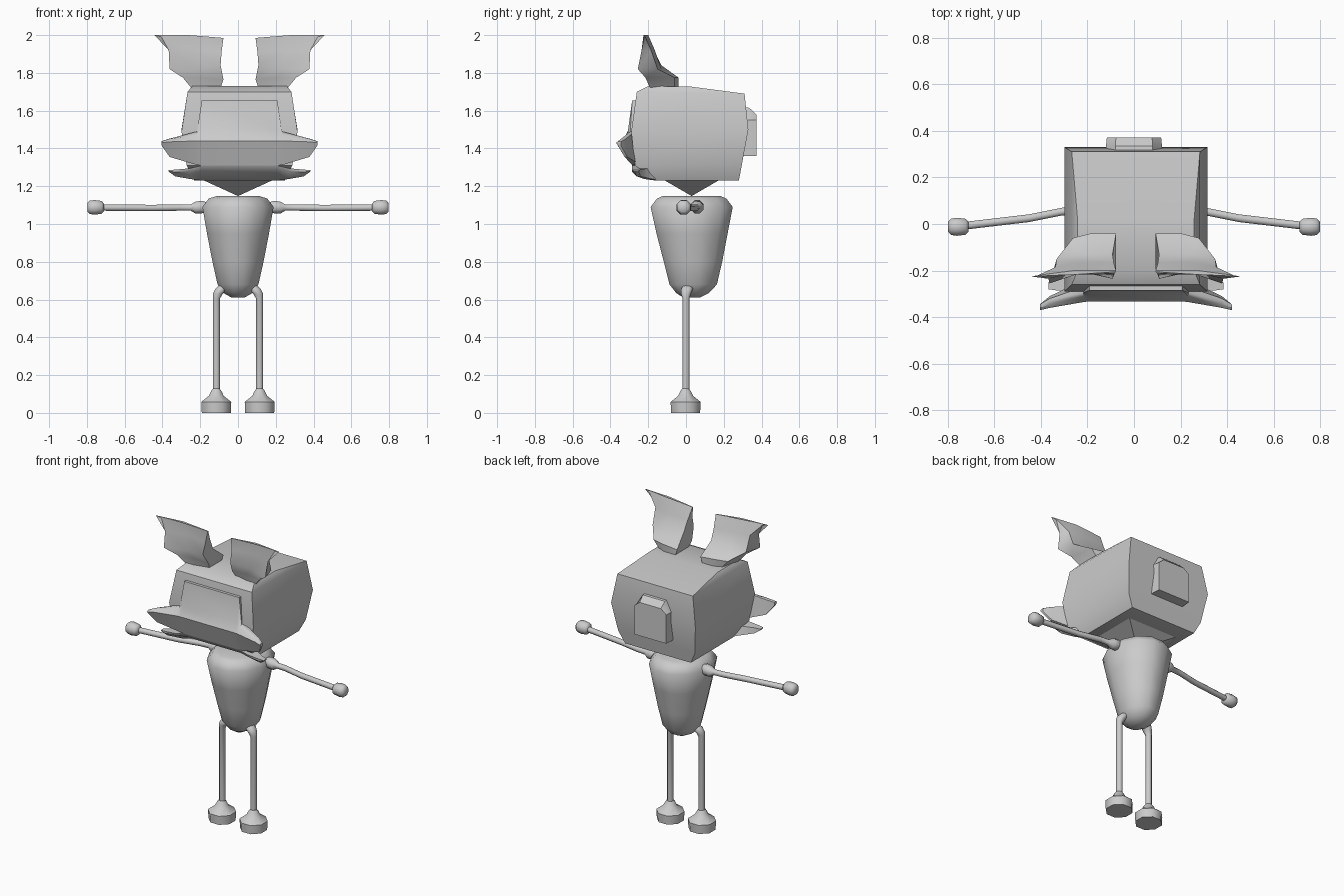
import bpy, bmesh, math

grey = bpy.data.materials.new("plain_grey")
grey.diffuse_color = (0.6, 0.6, 0.6, 1)
HX = 0.008   # the head sits slightly off the centre line


def loft(name, rings, angle=40):
    """Skin closed rings of equal length into a capped solid."""
    bm = bmesh.new()
    vs = [[bm.verts.new(p) for p in r] for r in rings]
    n = len(rings[0])
    for a, b in zip(vs, vs[1:]):
        for i in range(n):
            j = (i + 1) % n
            bm.faces.new((a[i], a[j], b[j], b[i]))
    bm.faces.new(vs[0][::-1])
    bm.faces.new(vs[-1])
    bmesh.ops.remove_doubles(bm, verts=bm.verts, dist=0.0005)
    bmesh.ops.recalc_face_normals(bm, faces=bm.faces)
    me = bpy.data.meshes.new(name)
    bm.to_mesh(me)
    bm.free()
    ob = bpy.data.objects.new(name, me)
    bpy.context.collection.objects.link(ob)
    me.materials.append(grey)
    bpy.ops.object.select_all(action='DESELECT')
    ob.select_set(True)
    bpy.context.view_layer.objects.active = ob
    bpy.ops.object.shade_smooth_by_angle(angle=math.radians(angle))
    return ob


def oval(c, ra, rb, axis='Z', n=8):
    out = []
    for i in range(n):
        t = 2 * math.pi * (i + 0.5) / n
        u, v = ra * math.cos(t), rb * math.sin(t)
        out.append((c[0] + u, c[1] + v, c[2]) if axis == 'Z' else (c[0], c[1] + u, c[2] + v))
    return out


def box_ring(x, y0, y1, z0, z1):
    """Rectangular ring with a middle point on each long side; z0 front, z1 back."""
    return [(HX - x, y0, z0), (HX, y0, z0), (HX + x, y0, z0),
            (HX + x, y1, z1), (HX, y1, z1), (HX - x, y1, z1)]


# head: tapered box bulging at mid height
loft("head", [box_ring(*r) for r in (
    (0.24, -0.16, 0.28, 1.23, 1.23), (0.28, -0.27, 0.295, 1.31, 1.31),
    (0.307, -0.29, 0.33, 1.49, 1.50), (0.275, -0.26, 0.31, 1.70, 1.69),
    (0.25, -0.20, 0.02, 1.73, 1.728))], 45)

# plate on the back of the head
loft("back_plate", [[(x * k, y, z) for x, z in
     ((-0.12, 1.36), (0.12, 1.36), (0.12, 1.55), (0.08, z1), (-0.08, z1), (-0.12, 1.55))]
     for y, k, z1 in ((0.28, 1, 1.62), (0.335, 1, 1.615), (0.372, 0.97, 1.58))], 30)

# chin: inverted pyramid under the head
loft("chin", [[(-0.19, -0.12, 1.235), (0.19, -0.12, 1.235), (0.19, 0.18, 1.235), (-0.19, 0.18, 1.235)],
              [(0, 0.03, 1.148)] * 4], 30)


def across(name, halves):
    """Mirror (x, [(y, z)...]) sections about the head centre and loft them along x."""
    secs = [(-x, p) for x, p in reversed(halves)] + halves
    loft(name, [[(HX + x * (p[0][1] and 1), y, z) for y, z in p] for x, p in secs], 35)


# muzzle: face panel flaring into two swept side tips
across("muzzle", [
    (0.20, [(-0.26, 1.655), (-0.285, 1.655), (-0.305, 1.50), (-0.332, 1.44), (-0.285, 1.31), (-0.24, 1.31)]),
    (0.225, [(-0.27, 1.49), (-0.295, 1.49), (-0.31, 1.475), (-0.335, 1.44), (-0.285, 1.312), (-0.24, 1.312)]),
    (0.37, [(-0.32, 1.45), (-0.33, 1.452), (-0.345, 1.45), (-0.36, 1.435), (-0.325, 1.355), (-0.31, 1.355)]),
    (0.412, [(-0.345, 1.435), (-0.35, 1.438), (-0.36, 1.437), (-0.37, 1.43), (-0.36, 1.415), (-0.345, 1.415)])])

# jaw: thin lower lip with pointed corners
across("jaw", [
    (0.20, [(-0.16, 1.31), (-0.285, 1.31), (-0.27, 1.285), (-0.16, 1.23), (-0.10, 1.23)]),
    (0.26, [(-0.20, 1.295), (-0.285, 1.295), (-0.28, 1.28), (-0.22, 1.238), (-0.18, 1.238)]),
    (0.34, [(-0.24, 1.288), (-0.285, 1.288), (-0.285, 1.275), (-0.26, 1.252), (-0.24, 1.252)]),
    (0.375, [(-0.25, 1.285), (-0.28, 1.285), (-0.28, 1.28), (-0.27, 1.277), (-0.25, 1.277)])])

# body: tapering egg
loft("body", [oval((0, y, z), rx, ry, n=12) for z, y, rx, ry in (
    (1.147, 0.03, 0.12, 0.16), (1.135, 0.03, 0.16, 0.19), (1.09, 0.03, 0.195, 0.225),
    (0.95, 0.032, 0.17, 0.195), (0.80, 0.037, 0.14, 0.16), (0.68, 0.038, 0.112, 0.13),
    (0.635, 0.035, 0.08, 0.09), (0.61, 0.03, 0.035, 0.045))], 50)

for s, side in ((-1, "left"), (1, "right")):
    # ear: crumpled cup, hollow at the front, drawn out to a tip
    ear = []
    for z, xi, xo, yf, yb, dent, lift in (
            (1.72, 0.10, 0.255, -0.19, -0.04, 0.0, 0.0),
            (1.765, 0.085, 0.30, -0.215, -0.04, 0.02, 0.01),
            (1.84, 0.10, 0.37, -0.255, -0.13, 0.05, -0.02),
            (1.91, 0.095, 0.375, -0.235, -0.165, 0.035, 0.01),
            (1.985, 0.085, 0.45, -0.225, -0.20, 0.008, 0.015)):
        xm = (xi + xo) / 2
        ear.append([(HX + s * x, y, zz) for x, y, zz in (
            (xi, yf + 0.02, z), (xm, yf + dent, z + lift), (xo, yf, z + lift),
            (xo - 0.03, yb - 0.02, z + lift), (xm, yb, z + lift), (xi, yb, z))])
    loft(side + "_ear", ear, 50)

    # arm: shoulder knob running into a bent thin tube
    loft(side + "_arm", [oval((s * x, y, z), r, r, 'X') for x, y, z, r in (
        (0.16, 0.06, 1.09, 0.025), (0.19, 0.06, 1.09, 0.036), (0.225, 0.06, 1.087, 0.034),
        (0.25, 0.057, 1.087, 0.018), (0.31, 0.053, 1.087, 0.018), (0.45, 0.025, 1.085, 0.018),
        (0.73, -0.008, 1.087, 0.018))], 60)
    # hand: rounded knob
    loft(side + "_hand", [oval((s * x, -0.012, 1.088), r, r, 'X') for x, r in (
        (0.71, 0.022), (0.722, 0.037), (0.76, 0.042), (0.785, 0.038), (0.797, 0.025))], 60)
    # leg: hip knob, bent into a straight tube
    loft(side + "_leg", [oval((s * x, y, z), r, r) for x, y, z, r in (
        (0.075, 0.01, 0.68, 0.022), (0.09, 0.005, 0.655, 0.034), (0.107, 0, 0.63, 0.028),
        (0.114, 0, 0.605, 0.020), (0.114, 0, 0.09, 0.020))], 60)
    # foot: eight-sided block narrowing to the ankle
    loft(side + "_foot", [oval((s * 0.115, -0.002, z), r, r) for z, r in (
        (0, 0.083), (0.058, 0.086), (0.09, 0.043), (0.115, 0.030), (0.128, 0.020))], 50)
